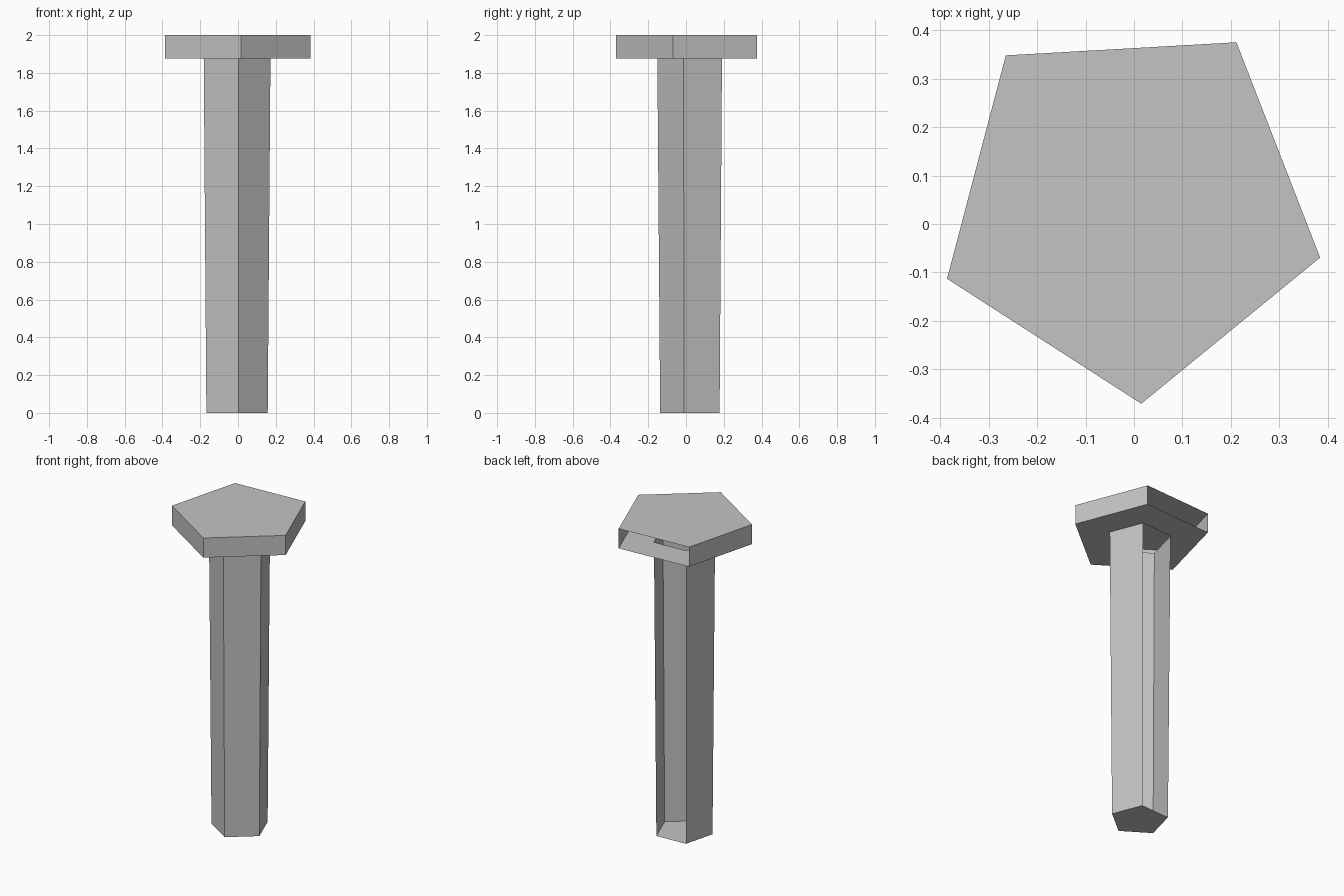
import bpy
import bmesh
from math import cos, sin, radians

# Remove the default cube
cube = bpy.data.objects.get("Cube")
if cube:
    bpy.data.objects.remove(cube, do_unlink=True)

SIDES = 5
OPEN_SIDE = 2              # the back side has no wall
START = radians(-86.75)    # direction of the front corner
CENTRE = (-0.008, 0.034)

grey = bpy.data.materials.new("plain grey")
colour = (0.55, 0.55, 0.55, 1)
grey.diffuse_color = colour
grey.use_nodes = True
grey.node_tree.nodes["Principled BSDF"].inputs["Base Color"].default_value = colour


def ring(bm, radius, z):
    """One pentagonal cross-section, counter-clockwise from above."""
    step = radians(360 / SIDES)
    return [bm.verts.new((CENTRE[0] + radius * cos(START + i * step),
                          CENTRE[1] + radius * sin(START + i * step), z))
            for i in range(SIDES)]


def bridge(bm, low, high, skip=None):
    """Join two cross-sections with flat sides, leaving one open if asked."""
    for i in range(SIDES):
        if i != skip:
            j = (i + 1) % SIDES
            bm.faces.new((low[i], low[j], high[j], high[i]))


def finish(bm, name):
    mesh = bpy.data.meshes.new(name)
    bm.to_mesh(mesh)
    bm.free()
    mesh.materials.append(grey)
    obj = bpy.data.objects.new(name, mesh)
    bpy.context.collection.objects.link(obj)


# Shaft: hollow, slightly tapered, closed at the foot
bm = bmesh.new()
foot = ring(bm, 0.171, 0)
neck = ring(bm, 0.186, 1.875)
bm.faces.new(foot[::-1])
bridge(bm, foot, neck, OPEN_SIDE)
finish(bm, "shaft")

# Head: hollow, with a flange around the shaft and a closed top
bm = bmesh.new()
neck = ring(bm, 0.186, 1.875)
rim = ring(bm, 0.406, 1.875)
top = ring(bm, 0.406, 2)
bridge(bm, neck, rim)
bridge(bm, rim, top, OPEN_SIDE)
bm.faces.new(top)
finish(bm, "head")
